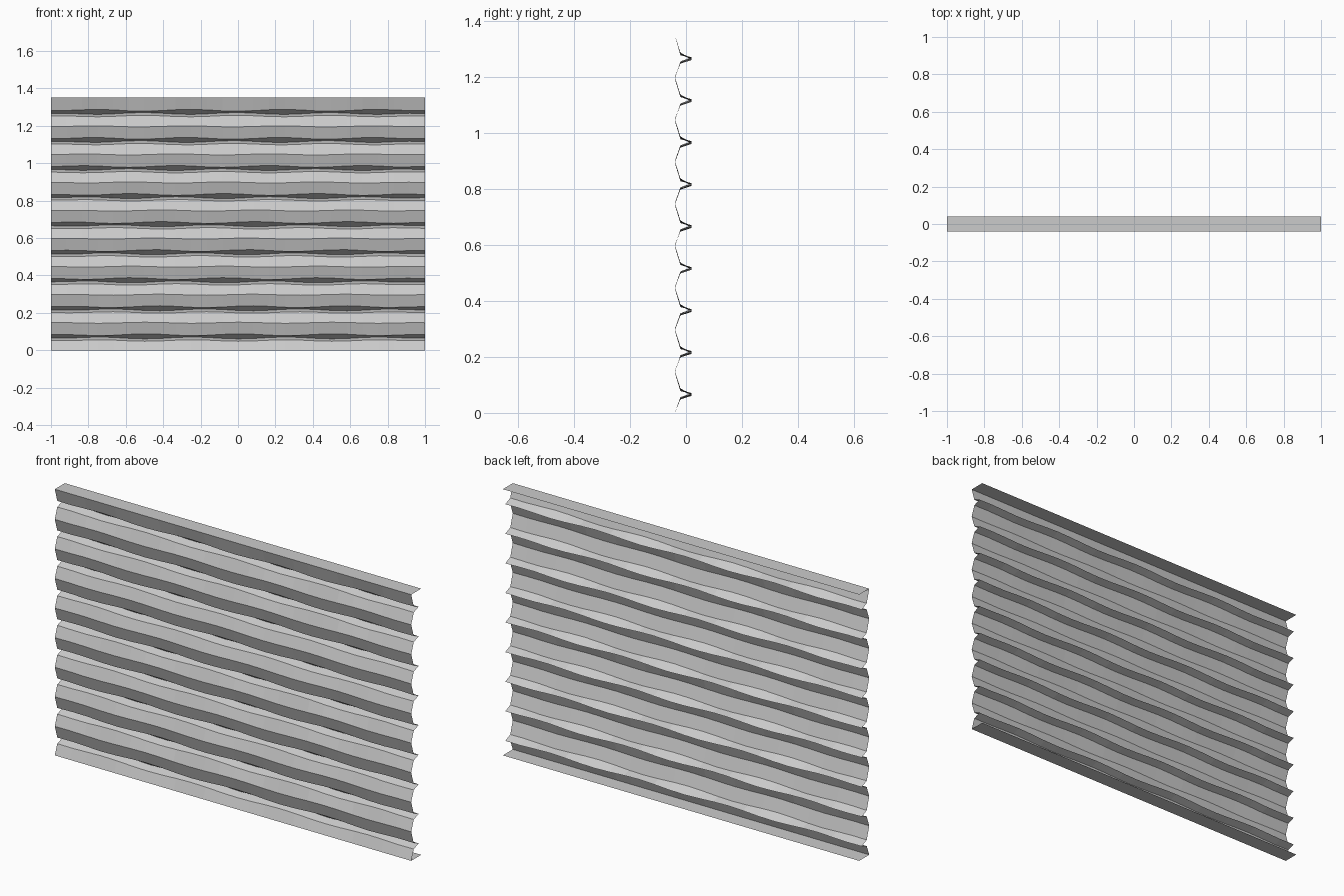
import bpy, bmesh, math, random

cube = bpy.data.objects.get("Cube")
if cube:
    bpy.data.objects.remove(cube, do_unlink=True)
random.seed(4)

grey = bpy.data.materials.new("light_grey")
grey.use_nodes = True
colour = (0.6, 0.6, 0.6, 1)
grey.diffuse_color = colour
grey.node_tree.nodes["Principled BSDF"].inputs["Base Color"].default_value = colour

ROWS, PITCH, SEGMENTS = 9, 0.15, 24
FRONT, MIDDLE, GROOVE, BACK = -0.04, -0.02, 0.02, 0.04
TOP = ROWS * PITCH

# Profile of each board: (y, height above row base, wobble amount)
BOARD = [(MIDDLE, 0.052, -0.004), (GROOVE, 0.066, -0.005),
         (MIDDLE, 0.083, 0.005), (FRONT, 0.147, 0.003)]


def add_sheet(name, lines):
    """Skin a sheet across x; each line is (y, z, wobble, phase)."""
    bm = bmesh.new()
    grid = []
    for y, z, wobble, phase in lines:
        row = []
        for i in range(SEGMENTS + 1):
            x = -1 + 2 * i / SEGMENTS
            wave = math.sin(4 * math.pi * x + phase)
            fade = min(1, (1 - abs(x)) * 5)
            row.append(bm.verts.new((x, y, z + wobble * wave * fade)))
        grid.append(row)
    for low, high in zip(grid, grid[1:]):
        for i in range(SEGMENTS):
            bm.faces.new((low[i], low[i + 1], high[i + 1], high[i]))
    mesh = bpy.data.meshes.new(name)
    bm.to_mesh(mesh)
    bm.free()
    mesh.materials.append(grey)
    obj = bpy.data.objects.new(name, mesh)
    bpy.context.collection.objects.link(obj)


# Wavy board cladding with a flat flange folded back at top and bottom
lines = [(BACK, 0, 0, 0), (FRONT, 0, 0, 0)]
for k in range(ROWS):
    phase = random.uniform(0, 2 * math.pi)
    for y, z, wobble in BOARD:
        lines.append((y, z + k * PITCH, wobble, phase))
lines[-1] = (FRONT, TOP, 0, 0)
lines.append((BACK, TOP, 0, 0))
add_sheet("board_cladding", lines)
